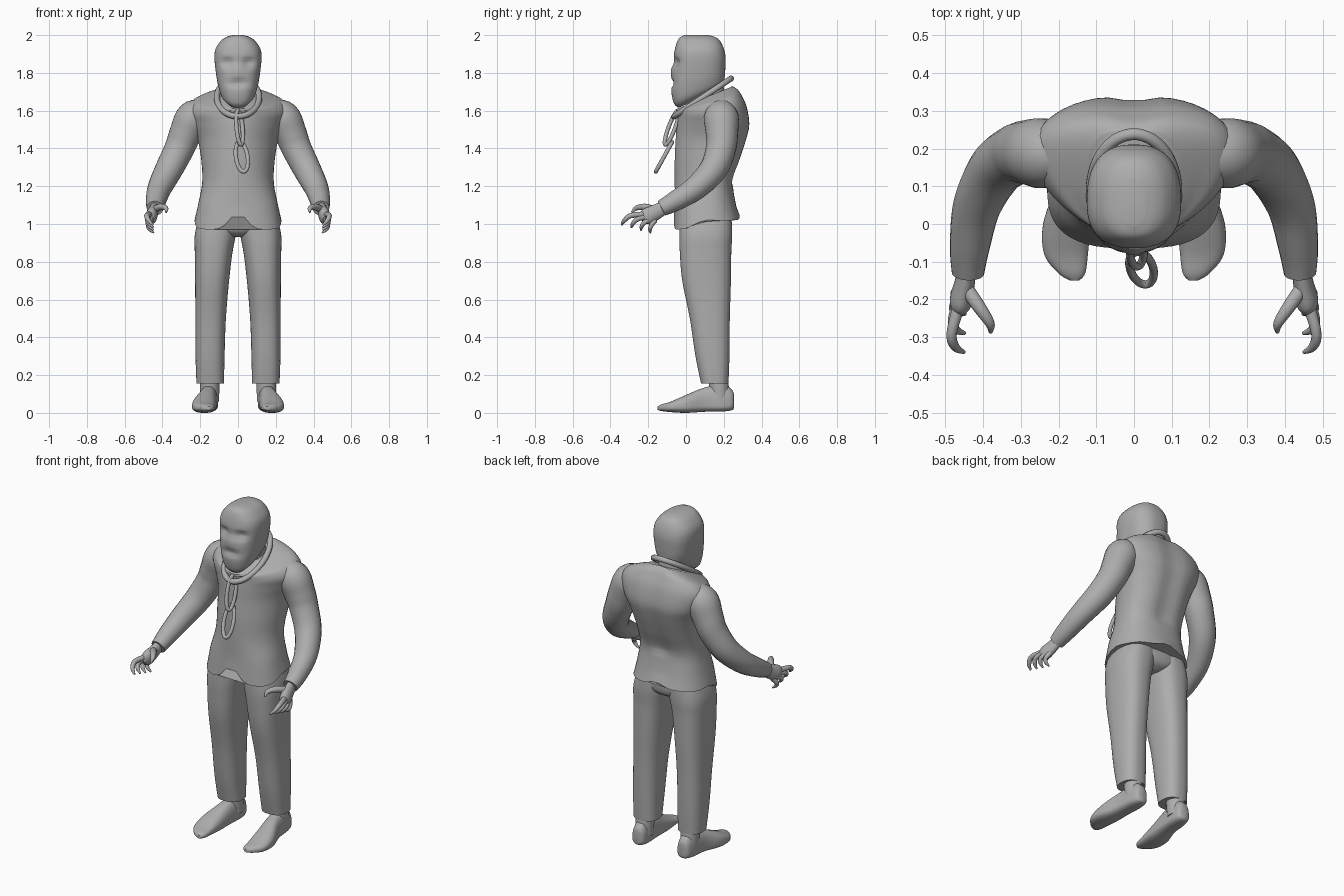
import bpy, bmesh, math
from math import cos, sin, exp, pi
from mathutils import Vector

cube = bpy.data.objects.get("Cube")
if cube:
    bpy.data.objects.remove(cube)

grey = bpy.data.materials.new("plain grey")
grey.use_nodes = True
colour = (.42, .42, .42, 1)
grey.diffuse_color = colour
grey.node_tree.nodes["Principled BSDF"].inputs["Base Color"].default_value = colour

SIDES = {"left": 1, "right": -1}
parts = []


def smooth_path(points, closed=False, steps=5):
    """Curve through the points, in any number of dimensions."""
    pts = [Vector(p) for p in points]
    count = len(pts)
    pick = (lambda i: pts[i % count]) if closed else (lambda i: pts[min(max(i, 0), count - 1)])
    out = []
    for i in range(count if closed else count - 1):
        a, b, c, d = (pick(i + k) for k in (-1, 0, 1, 2))
        for s in range(steps):
            t = s / steps
            out.append(b + (c - a) * (t / 2) + (a * 2 - b * 5 + c * 4 - d) * (t * t / 2)
                       + (b * 3 - a - c * 3 + d) * (t ** 3 / 2))
    if not closed:
        out.append(pts[-1])
    return out


def skin(name, loops, closed=False, mirror=1, warp=None):
    """Join loops of points into one surface."""
    bm = bmesh.new()
    rows = []
    for loop in loops:
        row = []
        for p in loop:
            p = warp(p) if warp else p
            row.append(bm.verts.new((p.x * mirror, p.y, p.z)))
        rows.append(row)
    n = len(rows[0])
    pairs = list(zip(rows, rows[1:]))
    if closed:
        pairs.append((rows[-1], rows[0]))
    else:
        bm.faces.new(rows[0])
        bm.faces.new(rows[-1])
    for a, b in pairs:
        for i in range(n):
            j = (i + 1) % n
            bm.faces.new((a[i], a[j], b[j], b[i]))
    bmesh.ops.recalc_face_normals(bm, faces=bm.faces)
    mesh = bpy.data.meshes.new(name)
    bm.to_mesh(mesh)
    bm.free()
    mesh.materials.append(grey)
    obj = bpy.data.objects.new(name, mesh)
    bpy.context.collection.objects.link(obj)
    parts.append(obj)


def loft(name, rings, along_y=False, n=48, **options):
    """Rings: position, centre x, half width, low, middle, high, tilt, front squareness."""
    def power(v, p):
        return math.copysign(abs(v) ** (2 / p), v)
    loops = []
    for pos, cx, hw, lo, mid, hi, tilt, p in smooth_path([r + (0, 2.5)[len(r) - 6:] for r in rings]):
        loop = []
        for i in range(n):
            a = 2 * pi * (i + .5) / n
            q = 2.5 if sin(a) > 0 else p
            x = cx + hw * power(cos(a), q)
            off = power(sin(a), q) * (hi - mid if sin(a) > 0 else mid - lo)
            loop.append(Vector((x, pos, mid + off) if along_y else (x, mid + off, pos + tilt * off)))
        loops.append(loop)
    skin(name, loops, **options)


def tube(name, points, closed=False, flat=1, n=20, **options):
    """Round tube through points given as x, y, z, radius."""
    path = smooth_path(points, closed)
    count = len(path)
    loops, u = [], None
    for i, p in enumerate(path):
        after = path[(i + 1) % count] if closed else path[min(i + 1, count - 1)]
        before = path[i - 1] if closed else path[max(i - 1, 0)]
        t = (after - before).to_3d().normalized()
        u = t.orthogonal() if u is None else u - t * u.dot(t)
        u.normalize()
        v = t.cross(u)
        loop = []
        for k in range(n):
            a = 2 * pi * k / n
            off = (u * cos(a) + v * sin(a)) * p[3]
            off.x *= flat
            loop.append(p.to_3d() + off)
        loops.append(loop)
    skin(name, loops, closed, **options)


def link(name, centre, long, short, radius):
    """Oval closed ring."""
    c, l, s = Vector(centre), Vector(long), Vector(short)
    angles = [2 * pi * i / 12 for i in range(12)]
    tube(name, [(*(c + l * cos(a) + s * sin(a)), radius) for a in angles], closed=True, n=12)


def bump(v, centre, width):
    return exp(-((v - centre) / width) ** 2)


# Head with sunken eyes, nose ridge and mouth
def face(p):
    if p.y < .05:
        eyes = .028 * bump(abs(p.x), .055, .035) * bump(p.z, 1.855, .02)
        mouth = .02 * bump(p.x, 0, .05) * bump(p.z, 1.745, .016)
        nose = .012 * bump(p.x, 0, .02) * bump(p.z, 1.81, .035)
        p.y += eyes + mouth - nose
    return p


loft("head", [
    (1.66, 0, .055, -.04, .06, .17, .45),
    (1.69, 0, .088, -.065, .06, .2, .4),
    (1.74, 0, .106, -.078, .06, .205, .25),
    (1.8, 0, .117, -.075, .06, .208, .1),
    (1.88, 0, .125, -.066, .06, .21),
    (1.93, 0, .118, -.058, .06, .2),
    (1.97, 0, .09, -.045, .06, .18),
    (1.99, 0, .062, -.03, .06, .155),
    (2, 0, .03, -.005, .06, .12)], warp=face)
tube("neck", [(0, .15, 1.5, .085), (0, .13, 1.65, .08), (0, .11, 1.8, .08)])


# Shirt with a wavy hem and a groove down the back
def cloth(p):
    back = min(max(p.y / .25, 0), 1)
    low = max(0, 1 - (p.z - 1) / .1)
    notch = bump(p.x, 0, .06) * (.09 - .06 * back)
    wave = notch - .03 + .05 * back + .03 * bump(p.y, .1, .08)
    if p.y > .2 and p.z > 1.2:
        p.y -= .015 * bump(p.x, 0, .05)
    p.z += low * wave
    return p


loft("shirt", [
    (1, 0, .23, -.065, .1, .285, 0, 2.8),
    (1.1, 0, .212, -.06, .1, .265, 0, 2.5),
    (1.22, 0, .19, -.06, .12, .25, 0, 2.1),
    (1.34, 0, .195, -.06, .14, .29, 0, 1.9),
    (1.45, 0, .215, -.055, .17, .325, 0, 1.7),
    (1.53, 0, .25, -.05, .18, .34, 0, 1.6),
    (1.6, 0, .27, -.045, .18, .325, .15, 1.6),
    (1.65, 0, .24, -.045, .18, .3, .25, 1.7),
    (1.675, 0, .18, -.05, .17, .28, .35, 1.8),
    (1.685, 0, .12, -.05, .14, .255, .4, 2)], warp=cloth)

# Trouser seat
loft("trouser_seat", [
    (.93, 0, .04, .03, .1, .19),
    (.95, 0, .12, -.01, .1, .225),
    (.99, 0, .19, -.03, .1, .24),
    (1.09, 0, .195, -.035, .1, .24)])

for side, s in SIDES.items():
    # Trouser legs
    loft(side + "_trouser_leg", [
        (.155, .147, .073, .08, .15, .225),
        (.3, .148, .077, .05, .14, .23),
        (.5, .145, .081, .02, .125, .232),
        (.7, .137, .09, -.02, .11, .238),
        (.85, .129, .1, -.033, .105, .24),
        (.95, .119, .109, -.035, .105, .245),
        (1.05, .1, .1, -.03, .105, .24)], mirror=s)
    # Feet
    loft(side + "_foot", [
        (.255, .15, .01, .03, .06, .09),
        (.245, .15, .035, .015, .05, .12),
        (.2, .152, .046, .008, .04, .15),
        (.1, .16, .05, .006, .04, .135),
        (0, .178, .063, 0, .035, .095),
        (-.08, .18, .058, .004, .03, .06),
        (-.13, .165, .036, .01, .026, .045),
        (-.15, .157, .012, .015, .025, .034)], along_y=True, mirror=s)
    tube(side + "_ankle", [(.15, .18, .06, .05), (.15, .175, .14, .052), (.15, .165, .22, .05)], mirror=s)
    # Sleeves
    tube(side + "_sleeve", [
        (.17, .19, 1.6, .06), (.235, .187, 1.565, .092), (.278, .19, 1.48, .086),
        (.31, .185, 1.4, .08), (.365, .145, 1.29, .074), (.415, .05, 1.19, .064),
        (.435, -.06, 1.12, .053), (.44, -.13, 1.083, .043)], mirror=s)
    # Hands
    tube(side + "_palm", [
        (.44, -.11, 1.09, .034), (.45, -.165, 1.06, .042), (.46, -.21, 1.037, .044),
        (.463, -.235, 1.022, .02)], flat=.65, mirror=s)
    tube(side + "_thumb", [
        (.445, -.17, 1.075, .02), (.41, -.22, 1.09, .018), (.382, -.263, 1.084, .013),
        (.38, -.287, 1.062, .005)], n=12, mirror=s)
    first = [(.463, -.215, 1.05, .017), (.483, -.29, 1.045, .014), (.474, -.325, 1.02, .012), (.45, -.34, .995, .005)]
    last = [(.46, -.165, 1.02, .015), (.475, -.185, .99, .012), (.466, -.19, .97, .01), (.445, -.188, .953, .004)]
    for i in range(4):
        pts = [Vector(a).lerp(Vector(b), i / 3) for a, b in zip(first, last)]
        tube(f"{side}_finger_{i + 1}", pts, n=12, mirror=s)

# Neck ring and hanging chain
link("neck_ring", (0, .088, 1.67), (0, .15, .1), (.112, 0, 0), .016)
link("upper_chain_link", (.008, -.075, 1.51), (.008, -.033, -.09), (.016, .018, 0), .011)
link("lower_chain_link", (.02, -.117, 1.355), (.01, -.043, -.078), (.031, 0, 0), .011)

# Smooth shading
bpy.ops.object.select_all(action="DESELECT")
for obj in parts:
    obj.select_set(True)
bpy.context.view_layer.objects.active = parts[0]
bpy.ops.object.shade_smooth_by_angle(angle=math.radians(50))
